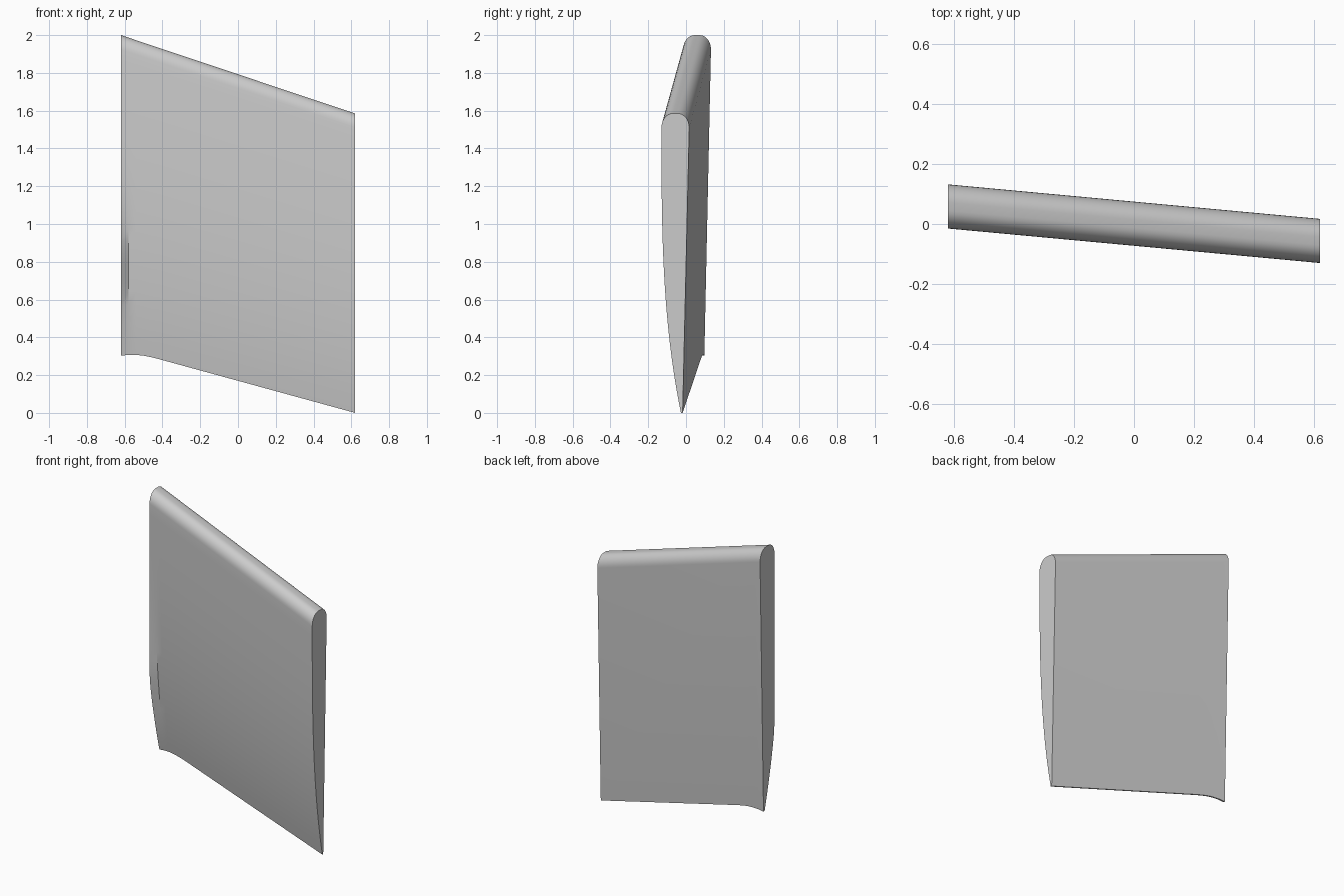
import bpy
import bmesh
import math

cube = bpy.data.objects.get("Cube")
if cube:
    bpy.data.objects.remove(cube, do_unlink=True)

HALF_SPAN = 0.62
STEPS = 24          # points down the curved front
ROUND = 8           # points per rounded top corner


def lerp(a, b, f):
    return a + (b - a) * f


def section(x, z_low):
    """Blade cross-section at x: front skin, rounded nose, straight back."""
    f = (HALF_SPAN - x) / (2 * HALF_SPAN)
    shift = 0.115 * f
    z_top = lerp(1.585, 2.0, f)
    y_front, y_back = shift - 0.13, shift + 0.017
    ry, rz = 0.06, 0.075
    z_side = z_top - rz
    blunt = max(0, (-x - 0.58) / 0.04)
    pts = []
    # Front skin tapers towards the thin lower edge
    for i in range(STEPS):
        t = i / STEPS
        taper = 0.103 * (1 - t) ** 3
        kinked = 0.1 * max(0, 1 - t / 0.32) ** 1.3
        pts.append((x, y_front + lerp(taper, kinked, blunt), lerp(z_low, z_side, t)))
    # Rounded nose along the top
    for i in range(ROUND + 1):
        a = math.pi / 2 * i / ROUND
        pts.append((x, y_front + ry * (1 - math.cos(a)), z_side + rz * math.sin(a)))
    for i in range(ROUND + 1):
        a = math.pi / 2 * (1 - i / ROUND)
        pts.append((x, y_back - ry * (1 - math.cos(a)), z_side + rz * math.sin(a)))
    # Back of the thin lower edge
    pts.append((x, y_back - 0.035, z_low))
    return pts


# Stations along the span, with the lower edge curling near one end
stations = [(-0.62, 0.303), (-0.58, 0.307), (-0.54, 0.307), (-0.50, 0.303),
            (-0.46, 0.295), (-0.42, 0.285), (0.62, 0.0)]

bm = bmesh.new()
rings = [[bm.verts.new(p) for p in section(x, z)] for x, z in stations]
n = len(rings[0])
for a, b in zip(rings, rings[1:]):
    for i in range(n):
        j = (i + 1) % n
        bm.faces.new((a[i], a[j], b[j], b[i]))
bm.faces.new(rings[0])
bm.faces.new(rings[-1])
bmesh.ops.recalc_face_normals(bm, faces=bm.faces)

mesh = bpy.data.meshes.new("flap_panel")
bm.to_mesh(mesh)
bm.free()

# Plain grey finish
grey = bpy.data.materials.new("light_grey")
grey.use_nodes = True
colour = (0.6, 0.6, 0.6, 1)
grey.diffuse_color = colour
grey.node_tree.nodes["Principled BSDF"].inputs["Base Color"].default_value = colour
mesh.materials.append(grey)

panel = bpy.data.objects.new("flap_panel", mesh)
bpy.context.collection.objects.link(panel)
bpy.ops.object.select_all(action="DESELECT")
panel.select_set(True)
bpy.context.view_layer.objects.active = panel
bpy.ops.object.shade_smooth_by_angle(angle=math.radians(30))
